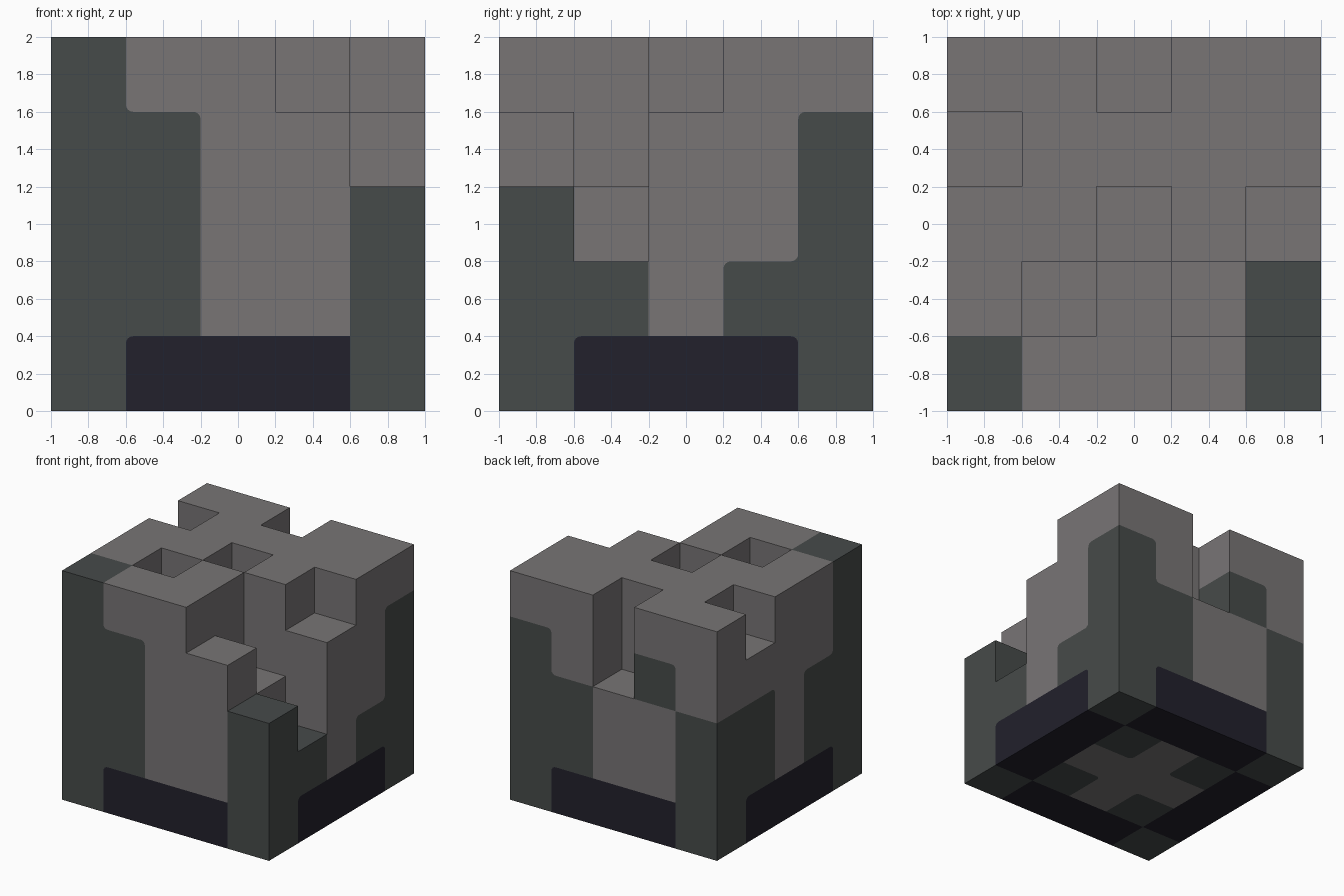
import bpy, bmesh, math
from mathutils import Vector

cube = bpy.data.objects.get("Cube")
if cube:
    bpy.data.objects.remove(cube, do_unlink=True)

N, CELL, ROUND = 5, 0.4, 0.04
STONE, SLATE, NAVY = range(3)

# Column heights in cells, front row first, each row from -x to +x
HEIGHTS = ["55543", "54532", "55454", "45555", "55355"]
# How high the slate climbs on each column of the outer walls
SLATE_TOP = {(0, 0): 5, (1, 0): 4, (0, 1): 3, (4, 0): 3, (4, 1): 2,
             (4, 3): 2, (4, 4): 4, (3, 4): 3, (0, 4): 3, (0, 3): 3}


def make_material(name, rgb):
    mat = bpy.data.materials.new(name)
    mat.use_nodes = True
    mat.diffuse_color = (*rgb, 1)
    mat.node_tree.nodes["Principled BSDF"].inputs["Base Color"].default_value = (*rgb, 1)
    return mat


def solid(cell):
    i, j, k = cell
    return 0 <= i < N and 0 <= j < N and 0 <= k < int(HEIGHTS[j][i])


def colour(cell):
    i, j, k = cell
    rim_i, rim_j = i in (0, N - 1), j in (0, N - 1)
    if k == 0 and rim_i != rim_j:
        return NAVY                      # plinth strips
    if k == 0 and i % 2 and j % 2:
        return SLATE                     # underside patches
    if cell == (1, 4, 3) or k < SLATE_TOP.get((i, j), 0):
        return SLATE
    return STONE


def shifted(cell, axis, step):
    out = list(cell)
    out[axis] += step
    return tuple(out)


def face_colour(cell, axis, side):
    """Colour of an exposed cell face, or None if there is no such face."""
    if solid(cell) and not solid(shifted(cell, axis, side)):
        return colour(cell)
    return None


def add_face(bm, points, axis, side, mat):
    if side < 0:
        points = points[::-1]
    bm.faces.new([bm.verts.new(p) for p in points]).material_index = mat


def build_cell_face(bm, cell, axis, side):
    mine = face_colour(cell, axis, side)
    if mine is None:
        return
    u, v = (axis + 1) % 3, (axis + 2) % 3
    centre = Vector((cell[0] - 2, cell[1] - 2, cell[2] + 0.5)) * CELL
    centre[axis] += side * CELL / 2

    def at(a, b):
        p = centre.copy()
        p[u] += a
        p[v] += b
        return p

    outline = []
    h = CELL / 2
    for m, (su, sv) in enumerate([(-1, -1), (1, -1), (1, 1), (-1, 1)]):
        beside, above = shifted(cell, u, su), shifted(cell, v, sv)
        around = {face_colour(c, axis, side)
                  for c in (beside, above, shifted(beside, v, sv))}
        other = around.pop() if len(around) == 1 else None
        corner = at(su * h, sv * h)
        if other is None or other == mine:
            outline.append(corner)
            continue
        # Round a lone colour corner and fill the sliver with its surroundings
        angles = [math.pi + (m + t / 4) * math.pi / 2 for t in range(5)]
        arc = [at(su * (h - ROUND) + ROUND * math.cos(a),
                  sv * (h - ROUND) + ROUND * math.sin(a)) for a in angles]
        outline += arc
        add_face(bm, [corner] + arc[::-1], axis, side, other)
    add_face(bm, outline, axis, side, mine)


# Stepped block: only the exposed cell faces
bm = bmesh.new()
for i in range(N):
    for j in range(N):
        for k in range(N):
            for axis in range(3):
                for side in (-1, 1):
                    build_cell_face(bm, (i, j, k), axis, side)
bmesh.ops.remove_doubles(bm, verts=bm.verts, dist=0.0005)

mesh = bpy.data.meshes.new("stepped_block")
bm.to_mesh(mesh)
bm.free()
for name, rgb in [("stone_grey", (0.188, 0.178, 0.179)),
                  ("slate_green", (0.062, 0.070, 0.068)),
                  ("dark_navy", (0.016, 0.015, 0.025))]:
    mesh.materials.append(make_material(name, rgb))
block = bpy.data.objects.new("stepped_block", mesh)
bpy.context.scene.collection.objects.link(block)
